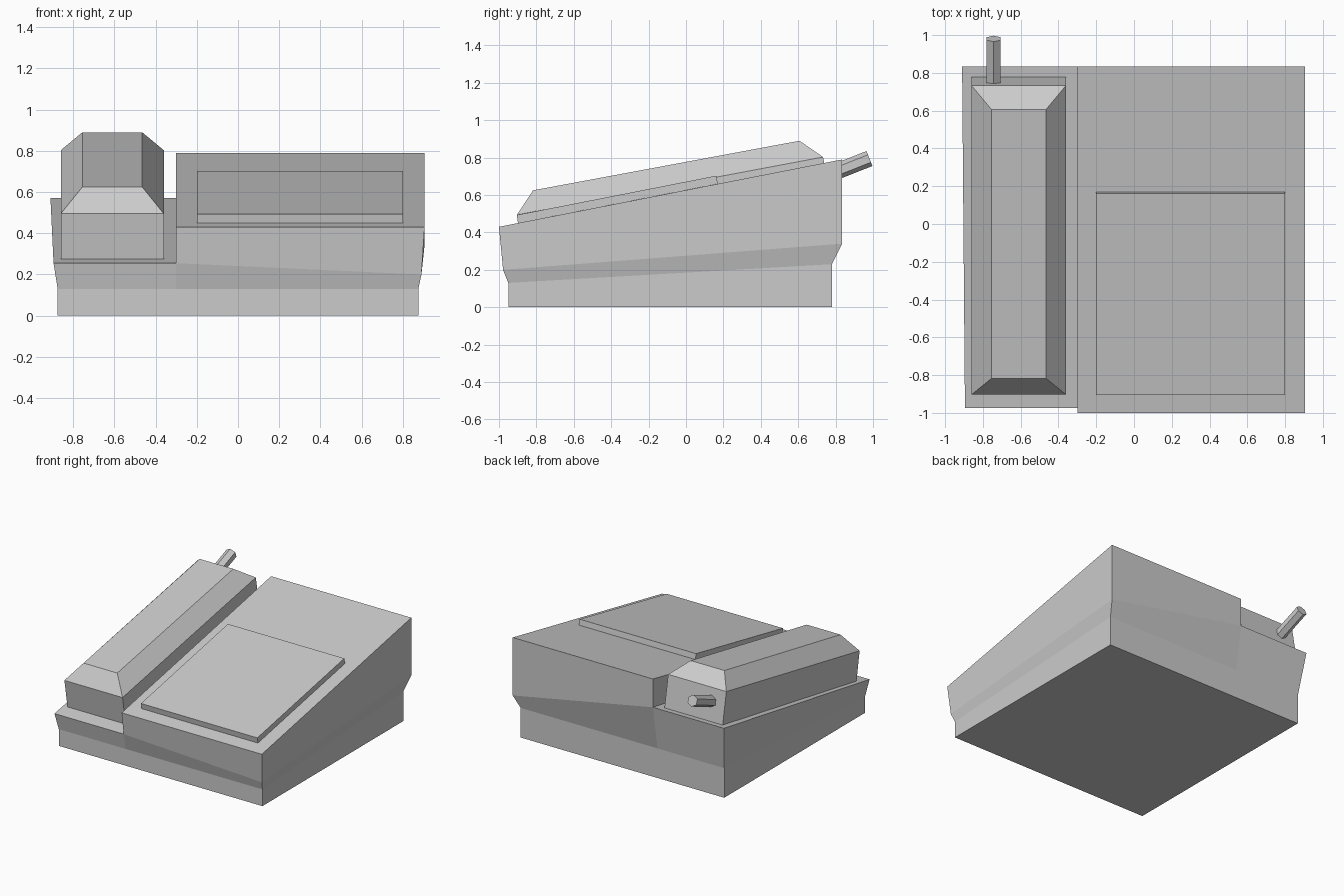
import bpy, bmesh, math
from mathutils import Vector, Matrix

cube = bpy.data.objects.get("Cube")
if cube:
    bpy.data.objects.remove(cube, do_unlink=True)

grey = bpy.data.materials.new("plain_grey")
grey.use_nodes = True
grey.diffuse_color = (0.6, 0.6, 0.6, 1)
grey.node_tree.nodes["Principled BSDF"].inputs["Base Color"].default_value = grey.diffuse_color


def finish(name, bm):
    """Weld, orient and link a mesh."""
    bmesh.ops.remove_doubles(bm, verts=bm.verts, dist=0.0001)
    bmesh.ops.recalc_face_normals(bm, faces=bm.faces)
    mesh = bpy.data.meshes.new(name)
    bm.to_mesh(mesh)
    bm.free()
    mesh.materials.append(grey)
    obj = bpy.data.objects.new(name, mesh)
    bpy.context.collection.objects.link(obj)
    return obj


def loft(bm, rings, skip=()):
    """Join stacked four-point rings, capped at both ends; skip holds (band, side)."""
    rows = [[bm.verts.new(p) for p in ring] for ring in rings]
    for band, (low, high) in enumerate(zip(rows, rows[1:])):
        for i in range(4):
            if (band, i) not in skip:
                j = (i + 1) % 4
                bm.faces.new((low[i], low[j], high[j], high[i]))
    bm.faces.new(rows[0][::-1])
    bm.faces.new(rows[-1])


def ring(x0, x1, front, back):
    """Rectangle whose front and back edges are given as (y, z)."""
    return [(x0, *front), (x1, *front), (x1, *back), (x0, *back)]


# Body: narrow cradle shelf and taller wedge, meeting at the step
STEP = -0.3
FOOT = ((-0.95, 0), (0.78, 0))
BELT = ((-0.95, 0.13), (0.78, 0.23))
shelf_front, shelf_back = (-0.975, 0.255), (0.835, 0.57)

bm = bmesh.new()
loft(bm, [
    ring(-0.875, STEP, *FOOT),
    ring(-0.875, STEP, *BELT),
    [(-0.895, *shelf_front), (STEP, *shelf_front), (STEP, *shelf_back), (-0.91, *shelf_back)],
], skip={(0, 1), (1, 1)})
loft(bm, [
    ring(STEP, 0.875, *FOOT),
    ring(STEP, 0.875, *BELT),
    [(STEP, *shelf_front), (0.89, -0.978, 0.2), (0.905, 0.835, 0.34), (STEP, *shelf_back)],
    ring(STEP, 0.905, (-1, 0.43), (0.835, 0.79)),
], skip={(0, 3), (1, 3)})
finish("body", bm)

# Handset: sloped block with a chamfered top
bm = bmesh.new()
loft(bm, [
    ring(-0.86, -0.36, (-0.865, 0.274), (0.778, 0.56)),
    ring(-0.86, -0.36, (-0.903, 0.495), (0.733, 0.803)),
    ring(-0.755, -0.465, (-0.818, 0.625), (0.607, 0.89)),
])
finish("handset", bm)

# Raised panel on the wedge
bm = bmesh.new()
loft(bm, [
    ring(-0.2, 0.8, (-0.898, 0.45), (0.17, 0.66)),
    ring(-0.2, 0.8, (-0.905, 0.493), (0.162, 0.703)),
])
finish("keypad_panel", bm)

# Six-sided cord stub rising from the back of the handset
start, end = Vector((-0.743, 0.715, 0.69)), Vector((-0.743, 0.981, 0.795))
bm = bmesh.new()
bmesh.ops.create_cone(bm, cap_ends=True, segments=6, radius1=0.043, radius2=0.043,
                      depth=(end - start).length)
tilt = math.atan2(end.z - start.z, end.y - start.y) - math.pi / 2
bmesh.ops.transform(bm, verts=bm.verts,
                    matrix=Matrix.Translation((start + end) / 2) @ Matrix.Rotation(tilt, 4, "X"))
finish("cord_stub", bm)
